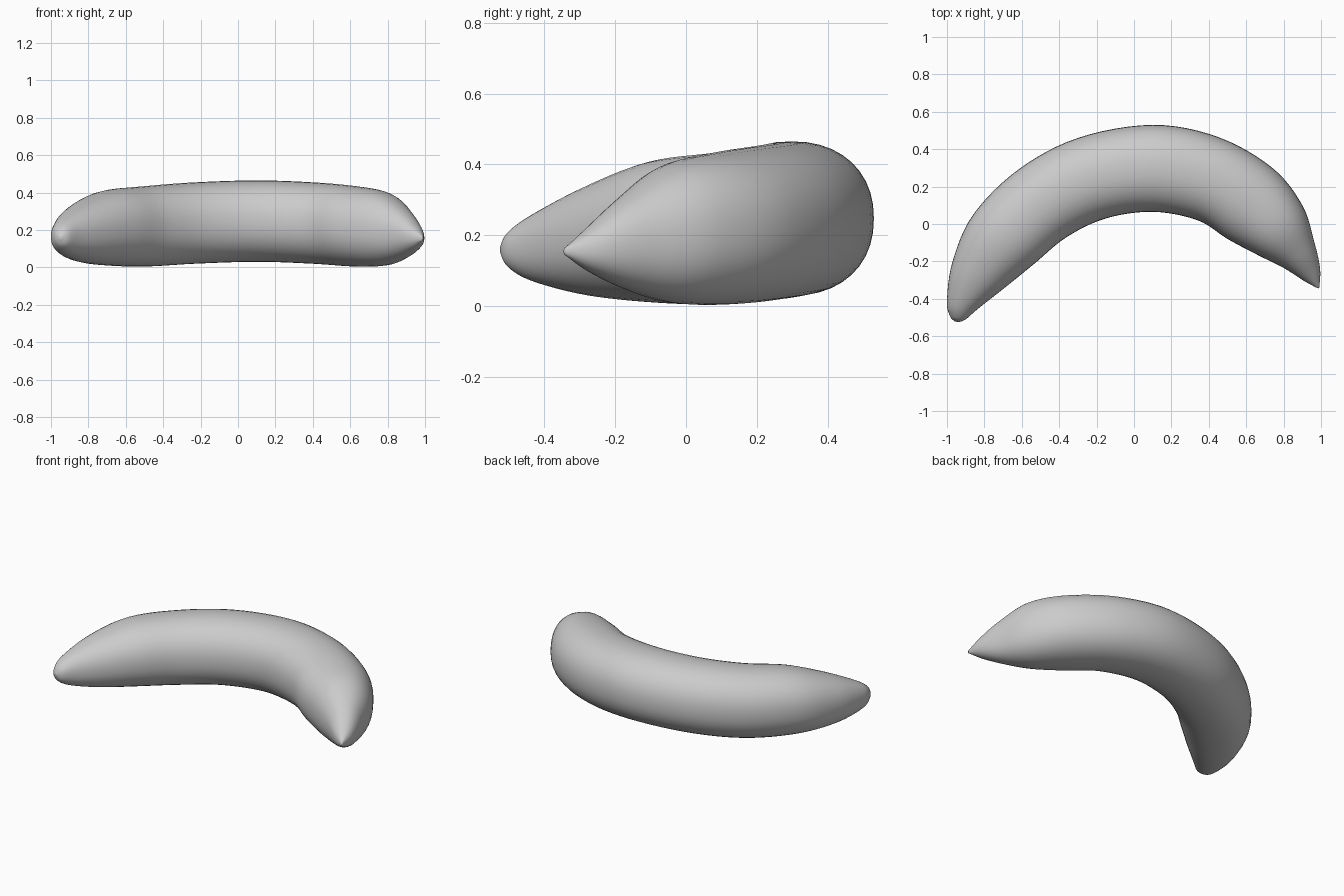
import bpy
import bmesh
import math
from mathutils import Vector

default_cube = bpy.data.objects.get("Cube")
if default_cube:
    bpy.data.objects.remove(default_cube, do_unlink=True)

# Cross-sections along the fruit: outer edge x y, inner edge x y, bottom z, top z
SECTIONS = [Vector(row) for row in (
    (-.96, -.52, -.94, -.525, .15, .17),
    (-.985, -.49, -.9, -.51, .11, .21),
    (-1, -.41, -.83, -.45, .07, .26),
    (-.97, -.2, -.69, -.34, .03, .34),
    (-.86, .05, -.53, -.21, .01, .41),
    (-.62, .29, -.36, -.07, .005, .435),
    (-.3, .46, -.15, .03, .02, .455),
    (.1, .53, .1, .065, .03, .465),
    (.45, .465, .34, .02, .02, .455),
    (.74, .3, .5, -.08, .005, .435),
    (.9, .1, .66, -.165, .01, .4),
    (.965, -.1, .8, -.235, .05, .31),
    (.995, -.24, .91, -.305, .1, .22),
    (.99, -.345, .975, -.34, .145, .165),
)]
STEPS = 6
SIDES = 40
ROUNDNESS = 2.2


def smooth_between(a, b, c, d, t):
    """Spline value between sections b and c."""
    return (b * 2 + (c - a) * t + (a * 2 - b * 5 + c * 4 - d) * t ** 2
            + (b * 3 - a - c * 3 + d) * t ** 3) / 2


def rounded(value):
    """Push a sine or cosine outward for a slightly fuller oval."""
    return math.copysign(abs(value) ** (2 / ROUNDNESS), value)


def section_ring(bm, section):
    outer_x, outer_y, inner_x, inner_y, low, high = section
    outer = Vector((outer_x, outer_y, 0))
    inner = Vector((inner_x, inner_y, 0))
    centre = (outer + inner) / 2 + Vector((0, 0, (low + high) / 2))
    across = (outer - inner) / 2
    up = Vector((0, 0, (high - low) / 2))
    ring = []
    for i in range(SIDES):
        angle = math.tau * i / SIDES
        ring.append(bm.verts.new(centre + across * rounded(math.cos(angle))
                                 + up * rounded(math.sin(angle))))
    return ring


# Smoothly lofted body, closed at both tips
bm = bmesh.new()
last = len(SECTIONS) - 1
rings = []
for s in range(last):
    around = [SECTIONS[min(max(s + k, 0), last)] for k in (-1, 0, 1, 2)]
    for step in range(STEPS):
        rings.append(section_ring(bm, smooth_between(*around, step / STEPS)))
rings.append(section_ring(bm, SECTIONS[last]))
for first, second in zip(rings, rings[1:]):
    for i in range(SIDES):
        j = (i + 1) % SIDES
        bm.faces.new((first[i], first[j], second[j], second[i]))
bm.faces.new(rings[0])
bm.faces.new(rings[-1])
bmesh.ops.recalc_face_normals(bm, faces=bm.faces)
for face in bm.faces:
    face.smooth = True

mesh = bpy.data.meshes.new("banana_body")
bm.to_mesh(mesh)
bm.free()
body = bpy.data.objects.new("banana_body", mesh)
bpy.context.collection.objects.link(body)

# Plain grey skin
skin = bpy.data.materials.new("plain_grey")
skin.use_nodes = True
colour = (.6, .6, .6, 1)
skin.diffuse_color = colour
skin.node_tree.nodes["Principled BSDF"].inputs["Base Color"].default_value = colour
mesh.materials.append(skin)
